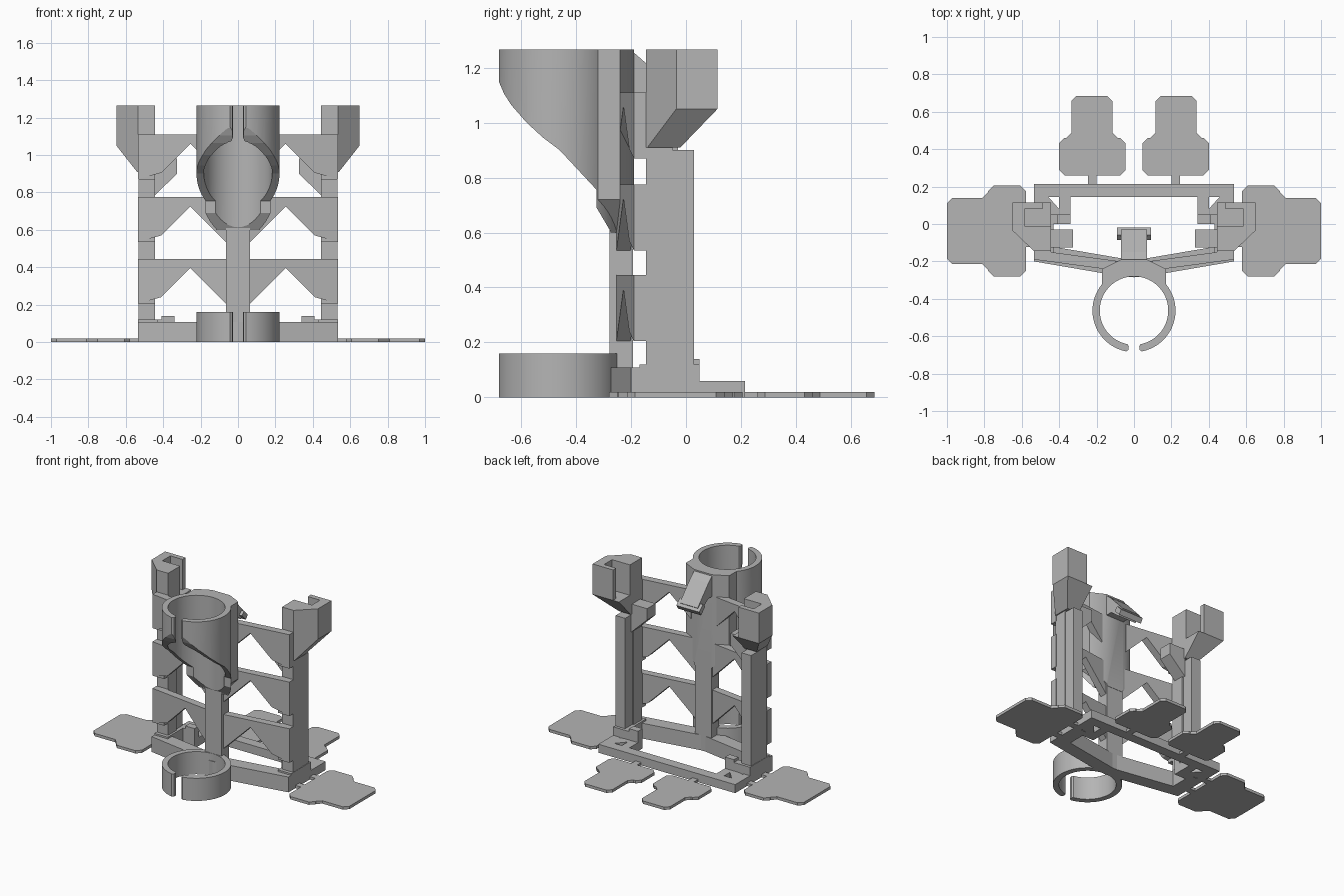
import bpy, bmesh, math
from mathutils import Vector

if "Cube" in bpy.data.objects:
    bpy.data.objects.remove(bpy.data.objects["Cube"])

grey = bpy.data.materials.new("warm grey plastic")
grey.diffuse_color = (0.46, 0.46, 0.46, 1)
grey.use_nodes = True
grey.node_tree.nodes["Principled BSDF"].inputs["Base Color"].default_value = grey.diffuse_color


def finish(name, bm):
    bmesh.ops.recalc_face_normals(bm, faces=bm.faces)
    me = bpy.data.meshes.new(name)
    bm.to_mesh(me)
    bm.free()
    me.materials.append(grey)
    ob = bpy.data.objects.new(name, me)
    bpy.context.collection.objects.link(ob)
    return ob


def loft(name, a, b):
    """Solid between two matching point loops."""
    bm = bmesh.new()
    va = [bm.verts.new(p) for p in a]
    vb = [bm.verts.new(p) for p in b]
    bm.faces.new(va)
    bm.faces.new(vb)
    n = len(va)
    for i in range(n):
        j = (i + 1) % n
        bm.faces.new((va[i], va[j], vb[j], vb[i]))
    return finish(name, bm)


def plan(name, pts, z0, z1):
    return loft(name, [(x, y, z0) for x, y in pts], [(x, y, z1) for x, y in pts])


def side(name, pts, x0, x1):
    return loft(name, [(x0, y, z) for y, z in pts], [(x1, y, z) for y, z in pts])


def front(name, pts, y0, y1):
    return loft(name, [(x, y0, z) for x, z in pts], [(x, y1, z) for x, z in pts])


def box(name, x0, x1, y0, y1, z0, z1):
    return plan(name, [(x0, y0), (x1, y0), (x1, y1), (x0, y1)], z0, z1)


def mirror(ob):
    m = ob.modifiers.new("mirror", 'MIRROR')
    m.use_axis[0] = True
    return ob


def cut(ob, cutter):
    m = ob.modifiers.new("cut", 'BOOLEAN')
    m.operation = 'DIFFERENCE'
    m.solver = 'EXACT'
    m.object = cutter
    cutter.hide_render = True
    cutter.hide_viewport = True


def chamfer(pts, c):
    """Cut every corner of a plan outline."""
    out = []
    for i, p in enumerate(pts):
        p = Vector(p)
        for q in (pts[i - 1], pts[(i + 1) % len(pts)]):
            out.append(tuple(p + (Vector(q) - p).normalized() * c))
    return out


# clamp ring with a rounded slot at the front
CY, RO, RI = -0.463, 0.222, 0.183


def ring(name, z0, z1):
    pts, n, gap = [], 56, 0.19
    for r, back in ((RO, False), (RI, True)):
        arc = []
        for i in range(n + 1):
            a = -math.pi / 2 + gap + (2 * math.pi - 2 * gap) * i / n
            arc.append((r * math.cos(a), CY + r * math.sin(a)))
        if back:
            arc.reverse()
        # rounded slot lip between the arcs
        a = -math.pi / 2 + (-gap if not back else gap)
        a += 0.045 if not back else -0.045
        rm = (RO + RI) / 2
        pts += arc + [(k * math.cos(a), CY + k * math.sin(a))
                      for k in ((rm + .01, rm - .01) if not back else (rm - .01, rm + .01))]
    return plan(name, pts, z0, z1)


lower_ring = ring("lower_ring", 0, 0.16)
tube = ring("upper_tube", 0.6, 1.265)

# swept underside of the upper tube
cutter = side("tube_cutter", [(-0.8, 1.25), (-0.69, 1.17), (-0.68, 1.147), (-0.662, 1.105),
                              (-0.635, 1.063), (-0.58, 1.0), (-0.52, 0.945), (-0.46, 0.9),
                              (-0.39, 0.825), (-0.325, 0.755), (-0.325, 0.69),
                              (-0.275, 0.605), (-0.275, 0.5), (-0.8, 0.5)], -0.5, 0.5)
cut(tube, cutter)

# saddle behind the tube, bored to its inside radius
bore = plan("bore_cutter", [((RI + .01) * math.cos(i * math.pi / 28),
                             CY + (RI + .01) * math.sin(i * math.pi / 28)) for i in range(56)], 0.3, 1.5)
saddle = plan("tube_saddle", [(-0.17, -0.325), (0.17, -0.325), (0.17, -0.24),
                              (0.07, -0.19), (-0.07, -0.19), (-0.17, -0.24)], 0.59, 1.265)
flank = mirror(front("saddle_flank_cutter", [(0.065, 0.6), (0.175, 0.725), (0.3, 0.725), (0.3, 0.4),
                                             (0.065, 0.4)], -0.5, 0))
cut(saddle, bore)
cut(saddle, flank)
cut(saddle, cutter)
box("spine", -0.065, 0.065, -0.278, -0.192, 0, 0.64)

# rear hook at the top of the tube
side("rear_hook_arm", [(-0.235, 1.2), (-0.19, 1.255), (-0.15, 1.22), (-0.03, 1.09),
                       (-0.07, 1.05), (-0.145, 1.11), (-0.235, 1.11)], -0.07, 0.07)
side("rear_hook_lip", [(-0.06, 1.11), (-0.02, 1.07), (-0.04, 1.04), (-0.085, 1.085)], -0.09, 0.09)


# three tiers of angled truss panels
def panel_y(x):
    return -0.262 + 0.135 * x


for i, top in enumerate((0.445, 0.775, 1.11)):
    b = top - 0.445
    pts = [(0.0, 0.2), (0.065, 0.205), (0.255, 0.395), (0.41, 0.24),
           (0.535, 0.205), (0.535, 0.445), (0.0, 0.445)]
    if i == 2:
        pts[0], pts[1], pts[6] = (0.1, 0.24), (0.1, 0.24), (0.1, 0.445)
        pts = pts[1:]
    mirror(loft("truss_panel",
                [(x, panel_y(x), z + b) for x, z in pts],
                [(x, panel_y(x) + 0.052, z + b) for x, z in pts]))

# V-shaped front bar of the base
mirror(plan("base_front_bar", [(0, -0.285), (0.08, -0.278), (0.535, -0.2), (0.535, -0.12),
                               (0.44, -0.12), (0, -0.195)], 0, 0.108))
# rear bar and side walls of the base
box("base_rear_bar", -0.535, 0.535, 0.145, 0.215, 0, 0.06)
mirror(box("base_outer_wall", 0.485, 0.535, -0.15, 0.18, 0, 0.06))
mirror(box("base_inner_wall", 0.34, 0.40, 0.0, 0.18, 0, 0.06))
mirror(box("base_cross_bar", 0.34, 0.535, 0.0, 0.05, 0, 0.12))
mirror(box("post_foot", 0.43, 0.535, -0.17, 0.045, 0, 0.12))
mirror(plan("corner_gusset", [(0.48, 0.17), (0.49, 0.17), (0.49, 0.06), (0.40, 0.04), (0.40, 0.08)], 0, 0.06))
mirror(box("base_stop", 0.34, 0.41, 0.0, 0.05, 0.1, 0.14))

# posts with rear rails
mirror(box("post", 0.445, 0.533, -0.145, -0.05, 0.1, 0.95))
mirror(box("post_front_rib", 0.445, 0.533, -0.19, -0.14, 0.205, 0.445))
mirror(box("post_front_rib", 0.445, 0.533, -0.19, -0.14, 0.535, 0.775))
mirror(box("post_front_rib", 0.445, 0.533, -0.19, -0.14, 0.87, 1.11))
mirror(side("rear_rail", [(-0.05, 0.1), (0.03, 0.1), (0.03, 0.9), (-0.05, 0.9)], 0.455, 0.53))

# flared top brackets with a slot open to the inside
low = [(0.445, -0.145), (0.535, -0.145), (0.54, -0.14), (0.54, -0.02), (0.445, -0.02)]
high = [(0.445, -0.145), (0.535, -0.145), (0.65, -0.035), (0.65, 0.115), (0.445, 0.115)]
mirror(loft("bracket_flare", [(x, y, 0.91) for x, y in low], [(x, y, 1.05) for x, y in high]))
cup = [(0.445, -0.145), (0.535, -0.145), (0.65, -0.035), (0.65, 0.115),
       (0.49, 0.115), (0.49, 0.08), (0.585, 0.08), (0.585, -0.01), (0.445, -0.01)]
mirror(plan("bracket_cup", cup, 1.05, 1.265))

# inner support hooks below the brackets
mirror(front("inner_hook", [(0.45, 0.78), (0.325, 0.9), (0.325, 0.98), (0.45, 0.98)], -0.125, -0.03))

# thin chamfered floor pads and their necks
rear = chamfer([(0.115, 0.685), (0.335, 0.685), (0.335, 0.46), (0.40, 0.46),
                (0.40, 0.26), (0.045, 0.26), (0.045, 0.46), (0.115, 0.46)], 0.028)
mirror(plan("rear_pad", rear, 0, 0.02))
mirror(box("rear_pad_neck", 0.2, 0.245, 0.2, 0.27, 0, 0.02))
wing = chamfer([(0.577, 0.205), (0.78, 0.205), (0.78, 0.14), (1.0, 0.14),
                (1.0, -0.215), (0.78, -0.215), (0.78, -0.28), (0.577, -0.28)], 0.03)
mirror(plan("side_pad", wing, 0, 0.02))
for y in (-0.1, 0.06):
    mirror(box("side_pad_neck", 0.52, 0.59, y - 0.022, y + 0.022, 0, 0.02))

# smooth the round parts, keeping sharp edges
for ob in (lower_ring, tube, saddle):
    bpy.ops.object.select_all(action='DESELECT')
    ob.select_set(True)
    bpy.context.view_layer.objects.active = ob
    bpy.ops.object.shade_smooth_by_angle(angle=math.radians(30))
